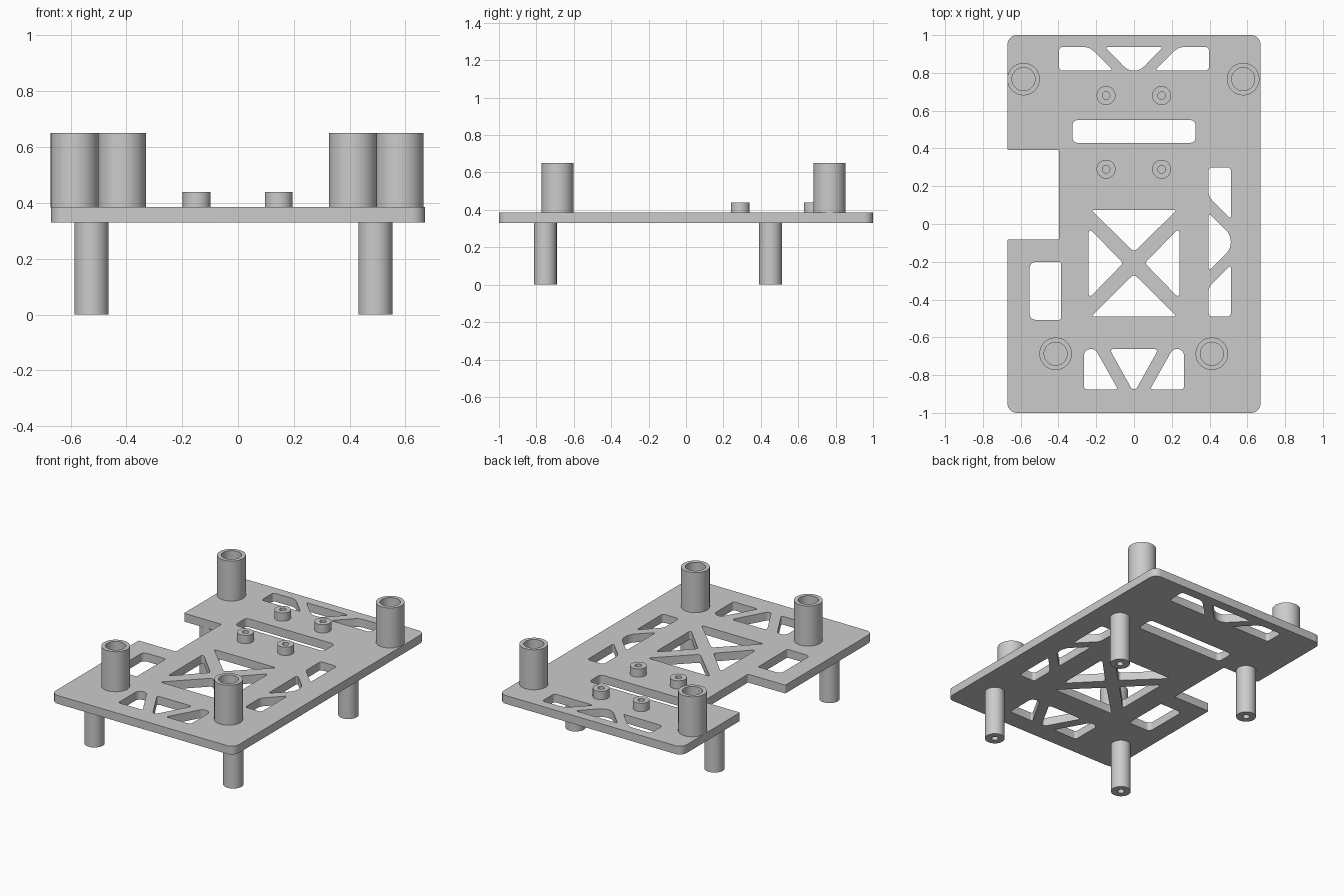
import bpy, bmesh, math
from mathutils import Vector

if "Cube" in bpy.data.objects:
    bpy.data.objects.remove(bpy.data.objects["Cube"])

Z0, Z1 = 0.33, 0.385   # plate underside and top


def rounded(corners):
    """Outline from (x, y, radius) corners, each turned into an arc."""
    out, n = [], len(corners)
    for i, (x, y, r) in enumerate(corners):
        p = Vector((x, y))
        a = (Vector(corners[i - 1][:2]) - p).normalized()
        b = (Vector(corners[(i + 1) % n][:2]) - p).normalized()
        if r == 0:
            out.append(p)
            continue
        half = a.angle(b) / 2
        centre = p + (a + b).normalized() * (r / math.sin(half))
        t = r / math.tan(half)
        u, v = p + a * t - centre, p + b * t - centre
        sweep = u.angle_signed(v)
        steps = 8
        for k in range(steps + 1):
            ang = -sweep * k / steps
            c, s = math.cos(ang), math.sin(ang)
            out.append(centre + Vector((u.x * c - u.y * s, u.x * s + u.y * c)))
    return out


def mirror(corners):
    return [(-x, y, r) for x, y, r in reversed(corners)]


def rect(x0, x1, y0, y1, r):
    return [(x0, y0, r), (x1, y0, r), (x1, y1, r), (x0, y1, r)]


def smooth(ob):
    bpy.ops.object.select_all(action='DESELECT')
    ob.select_set(True)
    bpy.context.view_layer.objects.active = ob
    bpy.ops.object.shade_smooth_by_angle(angle=math.radians(30))


def plate(name, outlines):
    cu = bpy.data.curves.new(name, 'CURVE')
    cu.dimensions, cu.fill_mode = '2D', 'BOTH'
    cu.extrude = (Z1 - Z0) / 2
    for corners in outlines:
        pts = rounded(corners)
        sp = cu.splines.new('POLY')
        sp.points.add(len(pts) - 1)
        for q, p in zip(sp.points, pts):
            q.co = (p.x, p.y, 0, 1)
        sp.use_cyclic_u = True
    ob = bpy.data.objects.new(name, cu)
    bpy.context.collection.objects.link(ob)
    ob.location.z = (Z0 + Z1) / 2
    bpy.context.view_layer.objects.active = ob
    ob.select_set(True)
    bpy.ops.object.convert(target='MESH')
    ob = bpy.context.object
    bm = bmesh.new()
    bm.from_mesh(ob.data)
    bmesh.ops.remove_doubles(bm, verts=bm.verts, dist=1e-5)
    bmesh.ops.recalc_face_normals(bm, faces=bm.faces)
    bm.to_mesh(ob.data)
    bm.free()
    smooth(ob)


def tube(name, x, y, ro, ri, za, zb, n=64):
    bm = bmesh.new()
    rings = [[bm.verts.new((r * math.cos(math.tau * k / n), r * math.sin(math.tau * k / n), z))
              for k in range(n)] for r, z in ((ro, za), (ro, zb), (ri, zb), (ri, za))]
    for i in range(4):
        a, b = rings[i], rings[(i + 1) % 4]
        for k in range(n):
            m = (k + 1) % n
            bm.faces.new((a[k], a[m], b[m], b[k]))
    bmesh.ops.recalc_face_normals(bm, faces=bm.faces)
    me = bpy.data.meshes.new(name)
    bm.to_mesh(me)
    bm.free()
    ob = bpy.data.objects.new(name, me)
    ob.location = (x, y, 0)
    bpy.context.collection.objects.link(ob)
    smooth(ob)


# plate outline with side notch
outline = [(-0.67, -1, 0.05), (0.67, -1, 0.05), (0.67, 1, 0.05), (-0.67, 1, 0.05),
           (-0.67, 0.392, 0.006), (-0.397, 0.392, 0.006),
           (-0.397, -0.082, 0.006), (-0.67, -0.082, 0.006)]

# openings that have a mirrored twin
paired = [
    [(-0.397, 0.812, 0.02), (-0.11, 0.812, 0.006), (-0.235, 0.937, 0.08), (-0.397, 0.937, 0.02)],
    [(-0.24, -0.395, 0.01), (-0.057, -0.207, 0.015), (-0.24, -0.02, 0.01)],
    [(-0.265, -0.875, 0.015), (-0.085, -0.875, 0.008), (-0.205, -0.662, 0.035), (-0.265, -0.662, 0.035)],
]
# single openings
single = [
    [(-0.155, 0.937, 0.006), (0, 0.78, 0.075), (0.155, 0.937, 0.006)],
    rect(-0.325, 0.325, 0.43, 0.55, 0.025),
    [(-0.228, 0.075, 0.006), (0, -0.148, 0.02), (0.228, 0.075, 0.006)],
    [(-0.228, -0.49, 0.006), (0.228, -0.49, 0.006), (0, -0.265, 0.02)],
    [(0.395, 0.3, 0.02), (0.395, 0.145, 0.06), (0.513, 0.025, 0.006), (0.513, 0.3, 0.02)],
    [(0.395, 0.06, 0.008), (0.395, -0.25, 0.008), (0.55, -0.095, 0.09)],
    [(0.395, -0.49, 0.02), (0.513, -0.49, 0.02), (0.513, -0.215, 0.006), (0.395, -0.335, 0.06)],
    [(-0.552, -0.507, 0.03), (-0.387, -0.507, 0.008), (-0.387, -0.202, 0.008), (-0.552, -0.202, 0.03)],
    [(-0.13, -0.662, 0.012), (0, -0.895, 0.02), (0.13, -0.662, 0.012)],
]
plate("base_plate", [outline] + single + paired + [mirror(c) for c in paired])

# upper hollow posts
for x, y in ((-0.585, 0.767), (0.578, 0.767), (-0.415, -0.687), (0.412, -0.687)):
    tube("upper_post", x, y, 0.086, 0.061, Z1 - 0.002, 0.65)

# lower legs with screw holes
for x in (-0.525, 0.492):
    for y in (-0.752, 0.452):
        tube("lower_leg", x, y, 0.061, 0.021, 0, Z0 + 0.002)

# small board standoffs
for x in (-0.148, 0.146):
    for y in (0.29, 0.68):
        tube("board_standoff", x, y, 0.05, 0.02, Z1 - 0.002, 0.44)
